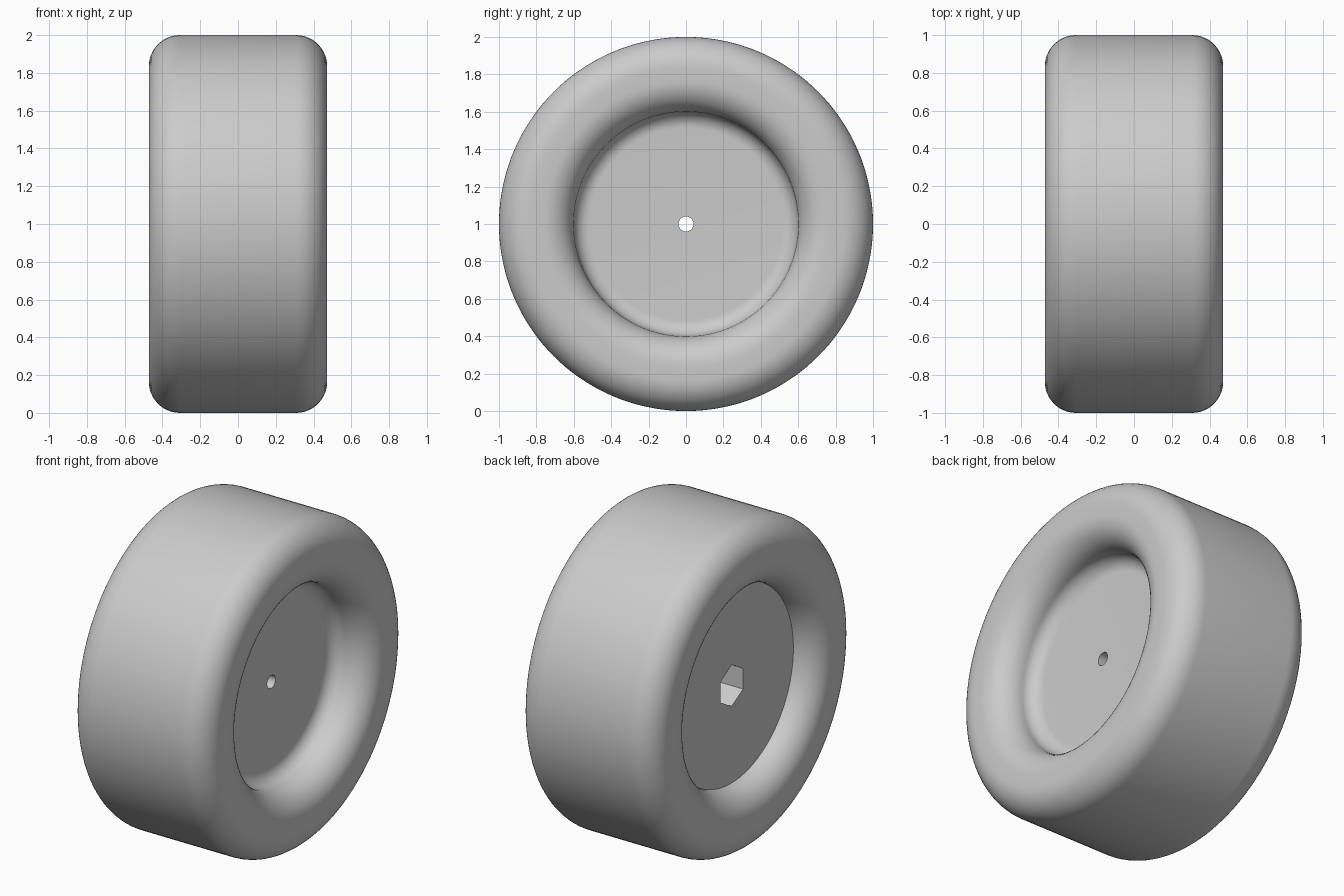
import bpy, bmesh
from math import sin, cos, pi, radians

cube = bpy.data.objects.get("Cube")
if cube:
    bpy.data.objects.remove(cube, do_unlink=True)

SEGMENTS = 144       # multiple of six, so the nut pocket keeps true corners
HALF_WIDTH = 0.472
TYRE_R = 1.0
WELL_R = 0.6         # radius of the recess on either side
FILLET = 0.165
COVE = 0.085         # concave fillet at the foot of the axle-side recess
HUB_OUT = HALF_WIDTH - FILLET - COVE + 0.005
HUB_IN = -HALF_WIDTH + FILLET - 0.005
BORE_R = 0.04
HEX_FLAT = 0.11      # centre to flat of the nut pocket
POCKET_FLOOR = HUB_IN + 0.27


def arc(x, r, radius, start, end, steps=12):
    """Fillet points (x, r, is_hex); angles in degrees in the x-r plane."""
    pts = []
    for i in range(steps + 1):
        a = radians(start + (end - start) * i / steps)
        pts.append((x + radius * cos(a), r + radius * sin(a), False))
    return pts


def hex_radius(angle):
    """Distance to a hexagon with corners at top and bottom."""
    return HEX_FLAT / cos((angle + pi / 6) % (pi / 3) - pi / 6)


# Cross-section, from the axle-side hub face, over the tyre, to the nut pocket
side = HALF_WIDTH - FILLET
profile = [(HUB_OUT, BORE_R, False)]
profile += arc(HUB_OUT + COVE, WELL_R - COVE, COVE, 180, 90)
profile += arc(side, WELL_R + FILLET, FILLET, -90, 0)
profile += arc(side, TYRE_R - FILLET, FILLET, 0, 90)
profile += arc(-side, TYRE_R - FILLET, FILLET, 90, 180)
profile += arc(-side, WELL_R + FILLET, FILLET, 180, 270)
profile += [(HUB_IN, WELL_R, False),
            (HUB_IN, HEX_FLAT, True),
            (POCKET_FLOOR, HEX_FLAT, True),
            (POCKET_FLOOR, BORE_R, False)]

# Fix the cove so its end meets the well wall from the hub side
for i in range(1, 14):
    x, r, h = profile[i]
    profile[i] = (2 * HUB_OUT + COVE - x + COVE, r, h) if x > HUB_OUT + COVE else (x, r, h)
cove = [(HUB_OUT + COVE * (1 - cos(radians(90 * i / 12))),
         WELL_R - COVE * (1 - sin(radians(90 * i / 12))), False) for i in range(13)]
profile[1:14] = cove

# Turn the section around the x axis
bm = bmesh.new()
rings = []
for x, r, is_hex in profile:
    ring = []
    for s in range(SEGMENTS):
        a = 2 * pi * s / SEGMENTS
        rad = hex_radius(a) if is_hex else r
        ring.append(bm.verts.new((x, rad * cos(a), 1 + rad * sin(a))))
    rings.append(ring)
for i, ring in enumerate(rings):
    following = rings[(i + 1) % len(rings)]
    for s in range(SEGMENTS):
        t = (s + 1) % SEGMENTS
        bm.faces.new((ring[s], ring[t], following[t], following[s]))
bmesh.ops.remove_doubles(bm, verts=bm.verts, dist=0.0001)
bmesh.ops.recalc_face_normals(bm, faces=bm.faces)
mesh = bpy.data.meshes.new("wheel")
bm.to_mesh(mesh)
bm.free()

grey = bpy.data.materials.new("light grey")
grey.use_nodes = True
grey.diffuse_color = (0.6, 0.6, 0.6, 1)
grey.node_tree.nodes["Principled BSDF"].inputs["Base Color"].default_value = (0.6, 0.6, 0.6, 1)
mesh.materials.append(grey)

wheel = bpy.data.objects.new("wheel", mesh)
bpy.context.collection.objects.link(wheel)
bpy.ops.object.select_all(action='DESELECT')
wheel.select_set(True)
bpy.context.view_layer.objects.active = wheel
bpy.ops.object.shade_smooth_by_angle(angle=radians(30))
